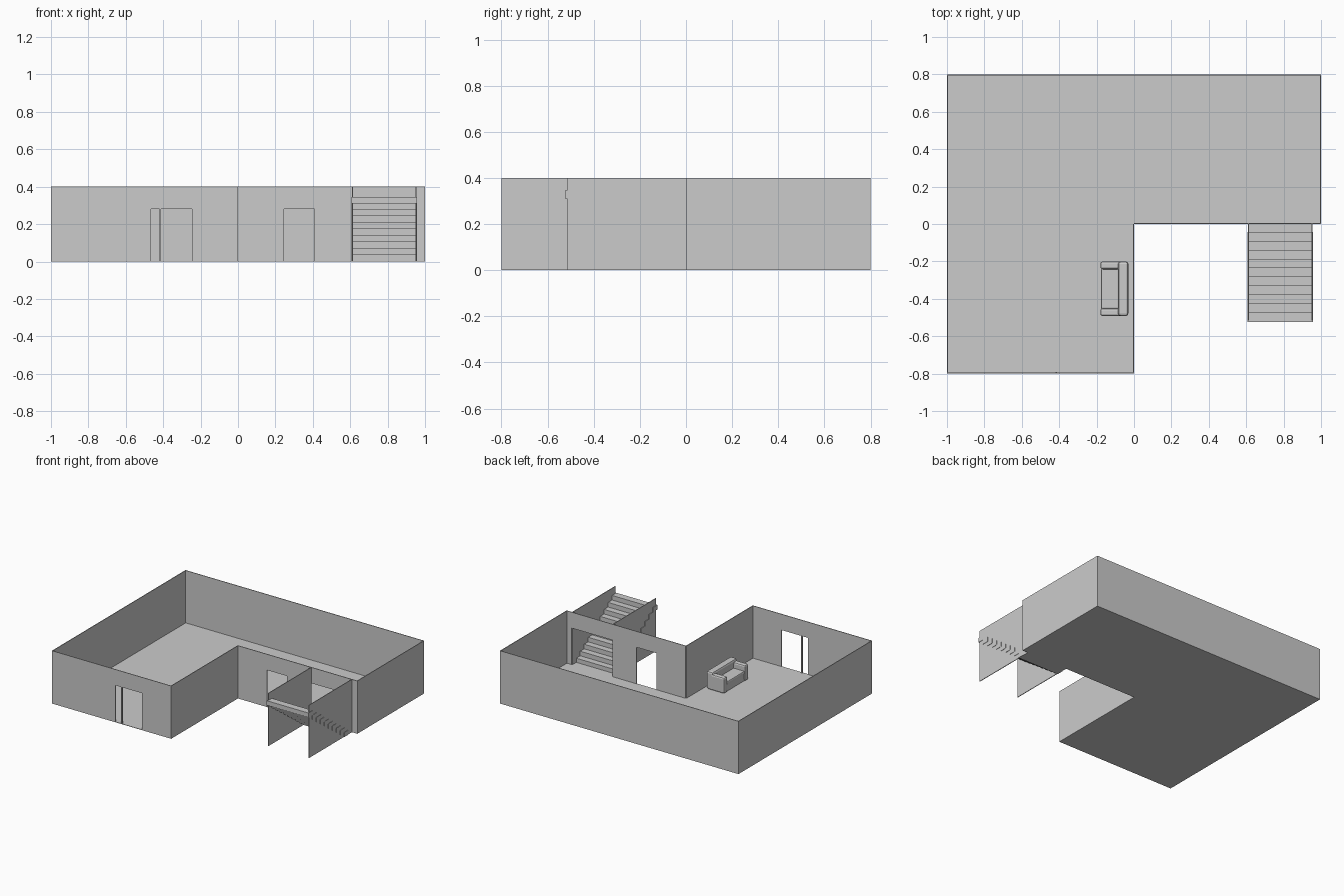
import bpy, bmesh
from mathutils import Vector

if "Cube" in bpy.data.objects:
    bpy.data.objects.remove(bpy.data.objects["Cube"])

H, DOOR, T = 0.4, 0.28, 0.005     # wall height, opening height, wall thickness


def finish(name, bm):
    bmesh.ops.recalc_face_normals(bm, faces=bm.faces)
    me = bpy.data.meshes.new(name)
    bm.to_mesh(me)
    bm.free()
    ob = bpy.data.objects.new(name, me)
    bpy.context.collection.objects.link(ob)
    return ob


def prism(name, pts, offset):
    """Extrude a flat outline along an offset."""
    bm = bmesh.new()
    face = bm.faces.new([bm.verts.new(p) for p in pts])
    ext = bmesh.ops.extrude_face_region(bm, geom=[face], use_keep_orig=True)
    verts = [g for g in ext["geom"] if isinstance(g, bmesh.types.BMVert)]
    bmesh.ops.translate(bm, verts=verts, vec=offset)
    return finish(name, bm)


def wall(name, a, b, inward, openings=()):
    """Upright wall from a to b; openings are (start, end) distances along it."""
    a, b = Vector(a), Vector(b)
    d = (b - a).normalized()
    profile = [(0, 0)]
    for s, e in openings:
        profile += [(s, 0), (s, DOOR), (e, DOOR), (e, 0)]
    length = (b - a).length
    profile += [(length, 0), (length, H), (0, H)]
    pts = [(a.x + d.x * u, a.y + d.y * u, z) for u, z in profile]
    return prism(name, pts, Vector((*inward, 0)) * T)


def box(name, lo, hi, bevel=0.0):
    x0, y0, z0 = lo
    x1, y1, z1 = hi
    ob = prism(name, [(x0, y0, z0), (x1, y0, z0), (x1, y1, z0), (x0, y1, z0)],
               (0, 0, z1 - z0))
    if bevel:
        m = ob.modifiers.new("Bevel", 'BEVEL')
        m.width, m.segments = bevel, 2
    return ob


# L-shaped floor with a short tongue under the stairs
prism("floor", [(-1, -0.8, 0), (0, -0.8, 0), (0, 0, 0), (0.61, 0, 0),
                (0.61, -0.09, 0), (0.955, -0.09, 0), (0.955, 0, 0),
                (1, 0, 0), (1, 0.8, 0), (-1, 0.8, 0)], (0, 0, 0.003))

# Outer walls
wall("back_wall", (-1, 0.8), (1, 0.8), (0, -1))
wall("left_wall", (-1, -0.8), (-1, 0.8), (1, 0))
wall("right_wall", (1, 0), (1, 0.8), (-1, 0))
wall("wing_side_wall", (0, -0.8), (0, 0), (-1, 0))
wall("wing_front_wall", (-1, -0.8), (0, -0.8), (0, 1), [(0.535, 0.755)])
wall("recess_wall", (0, 0), (1, 0), (0, 1), [(0.245, 0.41), (0.61, 0.955)])

# Post between front door and sidelight
box("door_post", (-0.421, -0.8, 0), (-0.411, -0.79, DOOR))

# Stair side walls
wall("stair_wall_left", (0.61, -0.515), (0.61, 0), (1, 0))
wall("stair_wall_right", (0.955, -0.515), (0.955, 0), (-1, 0))

# Stair treads, climbing away from the room
N, RISE, RUN = 10, 0.0346, 0.0477
for i in range(N):
    y = -0.095 - RUN * i
    box(f"stair_step_{i + 1}", (0.607, y, RISE * i), (0.958, y + 0.052, RISE * (i + 1)))

# Sofa against the wing side wall, facing -x
box("sofa_base", (-0.172, -0.475, 0.004), (-0.045, -0.215, 0.065), 0.006)
box("sofa_cushion", (-0.176, -0.455, 0.055), (-0.08, -0.238, 0.082), 0.008)
box("sofa_back", (-0.085, -0.492, 0.004), (-0.03, -0.2, 0.142), 0.014)
for side, y0, y1 in (("left", -0.492, -0.45), ("right", -0.242, -0.2)):
    box(f"sofa_arm_{side}", (-0.18, y0, 0.004), (-0.04, y1, 0.125), 0.012)
